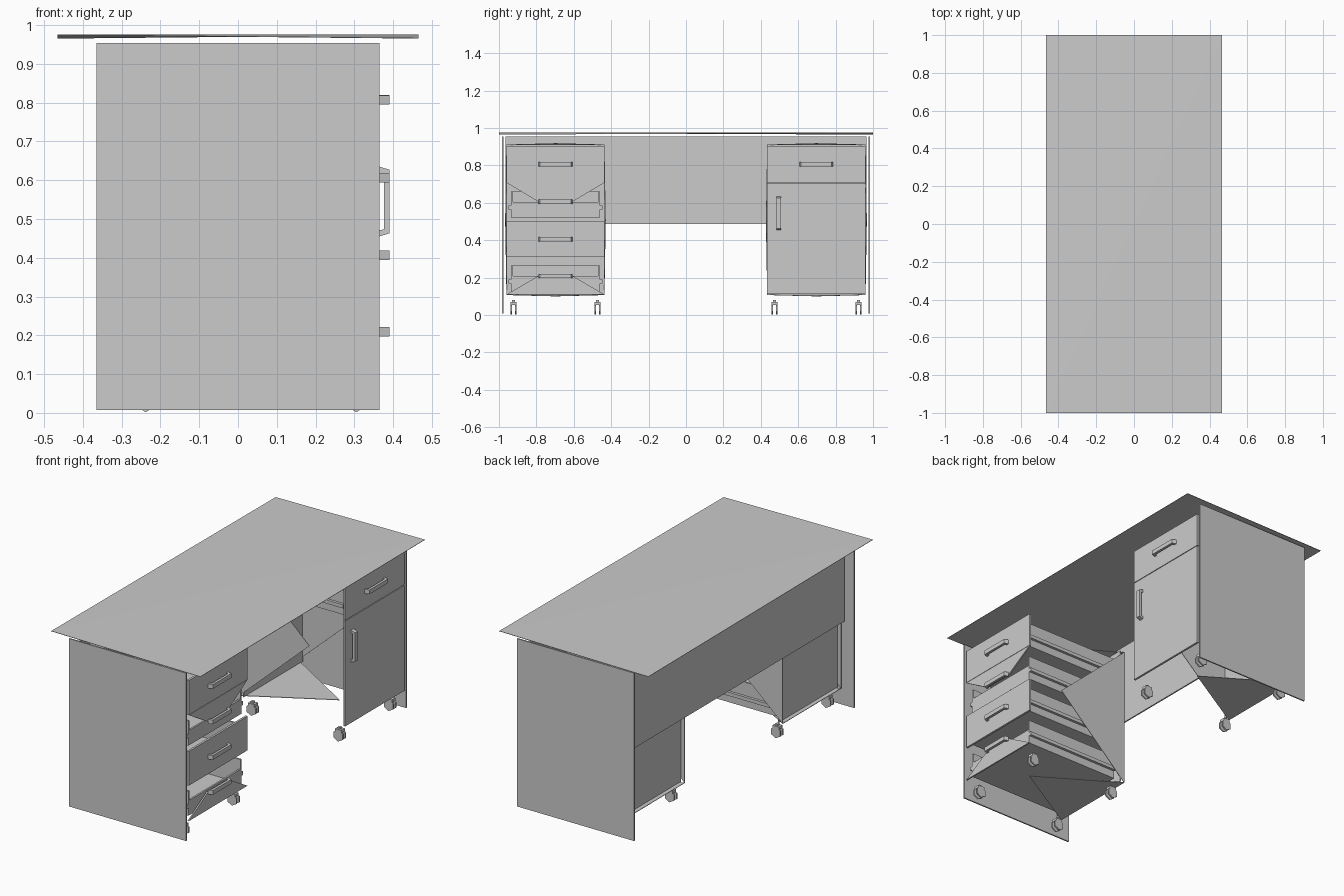
import bpy, bmesh
from mathutils import Vector, Matrix

cube = bpy.data.objects.get("Cube")
if cube:
    bpy.data.objects.remove(cube)

grey = bpy.data.materials.new("plain grey")
grey.use_nodes = True
grey.diffuse_color = (0.6, 0.6, 0.6, 1)
grey.node_tree.nodes["Principled BSDF"].inputs["Base Color"].default_value = (0.6, 0.6, 0.6, 1)


def finish(name, bm):
    bmesh.ops.recalc_face_normals(bm, faces=bm.faces)
    mesh = bpy.data.meshes.new(name)
    bm.to_mesh(mesh)
    bm.free()
    mesh.materials.append(grey)
    obj = bpy.data.objects.new(name, mesh)
    bpy.context.collection.objects.link(obj)
    return obj


def add_box(bm, x, y, z):
    lo, hi = Vector((x[0], y[0], z[0])), Vector((x[1], y[1], z[1]))
    m = Matrix.Translation((lo + hi) / 2) @ Matrix.Diagonal((*(hi - lo), 1))
    bmesh.ops.create_cube(bm, size=1, matrix=m)


def boxes(name, *parts):
    bm = bmesh.new()
    for p in parts:
        add_box(bm, *p)
    return finish(name, bm)


def plate(name, points, thickness, faces=None):
    """Flat or folded polygon extruded along the thickness vector."""
    bm = bmesh.new()
    verts = [bm.verts.new(p) for p in points]
    made = [bm.faces.new([verts[i] for i in f]) for f in faces or [range(len(verts))]]
    new = bmesh.ops.extrude_face_region(bm, geom=made, use_keep_orig=True)
    moved = [v for v in new["geom"] if isinstance(v, bmesh.types.BMVert)]
    bmesh.ops.translate(bm, verts=moved, vec=thickness)
    return finish(name, bm)


FRONT, BACK, APEX = 0.365, -0.298, 0.146
LOW, HIGH = 0.107, 0.912


def handle(name, y, z, vertical=False):
    """Bar with slanted ends, standing off the front on two feet."""
    half, w = 0.09, 0.012
    outline = [(0, -half), (0.025, -half + 0.008), (0.025, half - 0.008), (0, half),
               (0, half - 0.016), (0.011, half - 0.018), (0.011, -half + 0.018), (0, -half + 0.016)]
    if vertical:
        pts = [(FRONT + d, y - w, z + s) for d, s in outline]
        plate(name, pts, (0, 2 * w, 0))
    else:
        pts = [(FRONT + d, y + s, z - w) for d, s in outline]
        plate(name, pts, (0, 0, 2 * w))


def drawer_box(name, y0, y1, z):
    """Open tray with a runner along each side."""
    a, b, t = y0 + 0.025, y1 - 0.025, 0.01
    x0, x1, top = BACK + 0.05, FRONT - 0.02, z + 0.155
    boxes(name,
          ((x0, x1), (a, b), (z + 0.016, z + 0.022)),
          ((x0, x1), (a, a + t), (z + 0.016, top)),
          ((x0, x1), (b - t, b), (z + 0.016, top)),
          ((x0, x0 + t), (a, b), (z + 0.016, top)),
          ((x1 - t, x1), (a, b), (z + 0.016, z + 0.1)),
          ((x0, x1), (a - 0.015, a), (z + 0.06, z + 0.08)),
          ((x0, x1), (b, b + 0.015), (z + 0.06, z + 0.08)))


def caster(name, x, y):
    """Twin wheels under a hood and pin."""
    bm = bmesh.new()
    for side in (-1, 1):
        m = Matrix.Translation((x, y + side * 0.012, 0.034)) @ Matrix.Rotation(1.5708, 4, "X")
        bmesh.ops.create_cone(bm, cap_ends=True, segments=6, radius1=0.032,
                              radius2=0.032, depth=0.008, matrix=m)
    add_box(bm, (x - 0.02, x + 0.02), (y - 0.016, y + 0.016), (0.055, 0.07))
    add_box(bm, (x - 0.008, x + 0.008), (y - 0.008, y + 0.008), (0.07, 0.08))
    finish(name, bm)


def carcass(name, y0, y1):
    """Recessed back board, with triangular sides, bottom and top bulging at the apex."""
    ym, zm, t, out = (y0 + y1) / 2, (LOW + HIGH) / 2, 0.003, 0.007
    boxes(name + "_back", ((BACK + 0.024, BACK + 0.03), (y0, y1), (LOW, HIGH)))
    for label, y, d in (("right_side", y0, 1), ("left_side", y1, -1)):
        pts = [(BACK, y, LOW), (BACK, y, HIGH), (APEX, y - d * out, zm)]
        plate(name + "_" + label, pts, (0, d * t, 0))
    for label, z, d in (("bottom", LOW, 1), ("top", HIGH, -1)):
        pts = [(BACK, y0, z), (BACK, y1, z), (APEX, ym, z - d * out)]
        plate(name + "_" + label, pts, (0, 0, d * t))
    for i, x in enumerate((-0.238, 0.305)):
        for j, y in enumerate((y0 + 0.038, y1 - 0.038)):
            caster(f"{name}_caster_{i}{j}", x, y)


def front_panel(name, y0, y1, z0, z1):
    boxes(name, ((FRONT - 0.012, FRONT), (y0, y1), (z0 + 0.002, z1 - 0.002)))


# Desk frame: thin top, slightly folded along its diagonal
high, low = 0.974, 0.965
corners = [(-0.465, -1, high), (0.465, -1, low), (0.465, 1, high), (-0.465, 1, low)]
plate("desktop", corners, (0, 0, 0.002), [(0, 1, 2), (0, 2, 3)])
for label, y in (("right", -0.981), ("left", 0.981)):
    boxes(label + "_side_panel", ((-0.365, 0.365), (y - 0.004, y + 0.004), (0.008, 0.954)))
boxes("modesty_panel", ((-0.312, -0.304), (-0.965, 0.965), (0.487, 0.954)))

# Four-drawer pedestal
Y0, Y1 = -0.96, -0.436
carcass("drawer_pedestal", Y0, Y1)
levels = [0.11, 0.308, 0.505, 0.708, 0.905]
for i, (z0, z1) in enumerate(zip(levels, levels[1:])):
    mid = (z0 + z1) / 2
    drawer_box(f"drawer_box_{i}", Y0, Y1, z0)
    handle(f"drawer_handle_{i}", (Y0 + Y1) / 2, mid)
    if i % 2:
        front_panel(f"drawer_front_{i}", Y0, Y1, z0, z1)
    else:
        # Partial fronts tapering from one long edge to the handle
        edge = z1 if i else z0
        pts = [(FRONT - 0.008, Y0, edge), (FRONT - 0.008, Y1, edge),
               (FRONT - 0.008, Y1 - 0.17, mid), (FRONT - 0.008, Y0 + 0.17, mid)]
        plate(f"drawer_front_{i}", pts, (0.008, 0, 0))

# Door pedestal
Y0, Y1 = 0.434, 0.96
carcass("door_pedestal", Y0, Y1)
drawer_box("top_drawer_box", Y0, Y1, levels[3])
front_panel("top_drawer_front", Y0, Y1, levels[3], levels[4])
handle("top_drawer_handle", (Y0 + Y1) / 2, 0.807)
front_panel("door", Y0, Y1, levels[0], levels[3])
handle("door_handle", 0.497, 0.545, vertical=True)
